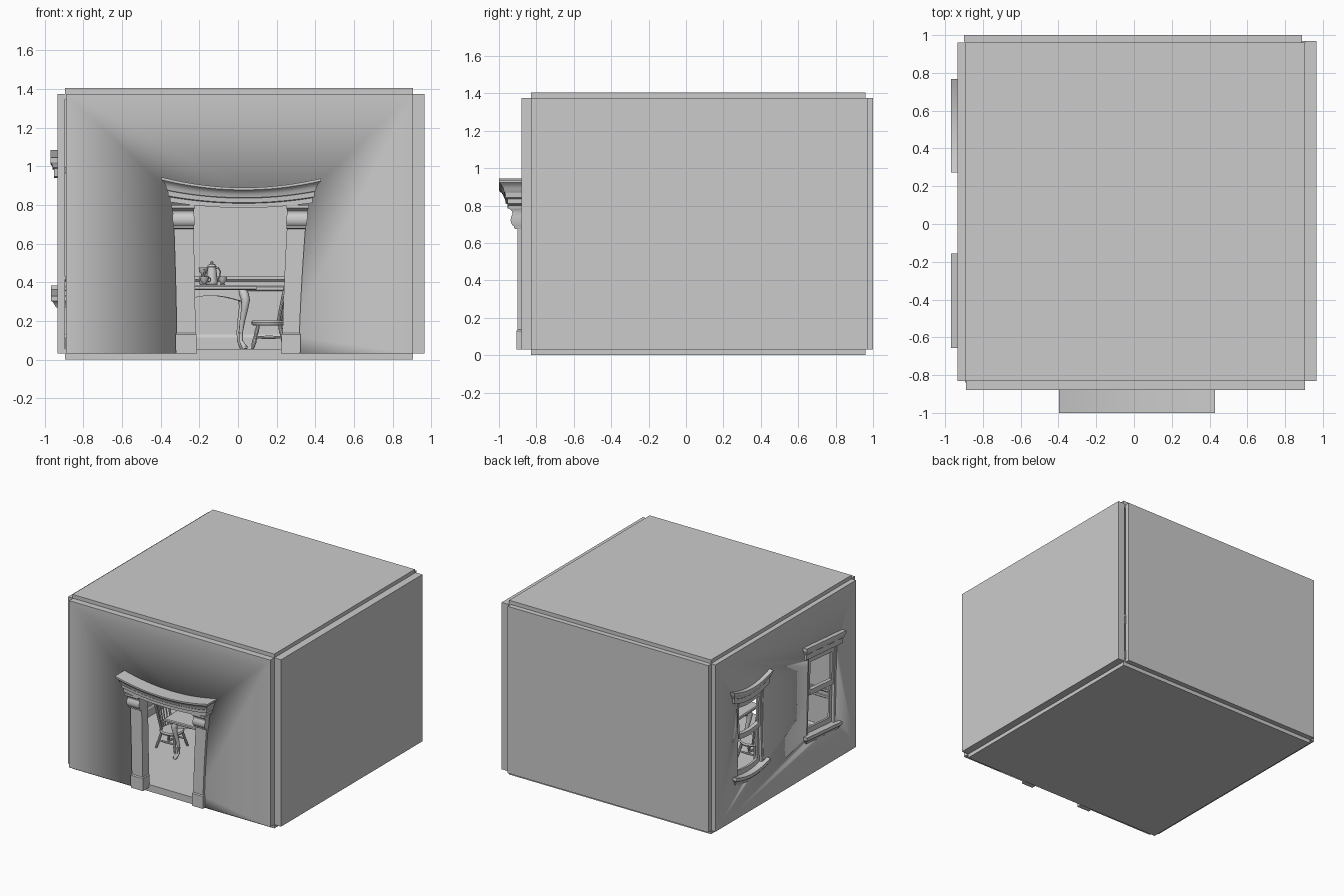
import bpy, bmesh, math
from mathutils import Vector, Matrix

if "Cube" in bpy.data.objects:
    bpy.data.objects.remove(bpy.data.objects["Cube"])


def place(x, y, z=0, deg=0):
    return Matrix.Translation((x, y, z)) @ Matrix.Rotation(math.radians(deg), 4, 'Z')


def block(bm, x0, x1, yf, yb, levels, nx=1, warp=None, xs=1.0, m=Matrix()):
    """Stack of rectangles; each level is (overhang to front and sides, z)."""
    rings = []
    for o, z in levels:
        a, b = x0 - o * xs, x1 + o * xs
        row = [a + (b - a) * i / nx for i in range(nx + 1)]
        ring = []
        for x, y in [(x, yf - o) for x in row] + [(x, yb) for x in reversed(row)]:
            wx, wz = warp(x, z) if warp else (x, z)
            ring.append(bm.verts.new(m @ Vector((wx, y, wz))))
        rings.append(ring)
    n = 2 * (nx + 1)
    for r, s in zip(rings, rings[1:]):
        for i in range(n):
            j = (i + 1) % n
            bm.faces.new((r[i], r[j], s[j], s[i]))
    for r in (rings[0], rings[-1]):
        for i in range(nx):
            bm.faces.new((r[i], r[i + 1], r[n - 2 - i], r[n - 1 - i]))


def tube(bm, pts, radii, n=12):
    """Round sweep along a path; also serves as a lathe for upright paths."""
    pts = [Vector(p) for p in pts]
    if not isinstance(radii, (list, tuple)):
        radii = [radii] * len(pts)
    ext = [max(p[k] for p in pts) - min(p[k] for p in pts) for k in range(3)]
    ref = Vector((0, 0, 0))
    ref[ext.index(min(ext))] = 1
    rings = []
    for i, p in enumerate(pts):
        t = (pts[min(i + 1, len(pts) - 1)] - pts[max(i - 1, 0)]).normalized()
        u = ref.cross(t).normalized()
        v = t.cross(u)
        rings.append([bm.verts.new(p + radii[i] * (math.cos(a) * u + math.sin(a) * v))
                      for a in [2 * math.pi * k / n for k in range(n)]])
    for r, s in zip(rings, rings[1:]):
        for i in range(n):
            j = (i + 1) % n
            bm.faces.new((r[i], r[j], s[j], s[i]))
    bm.faces.new(rings[0])
    bm.faces.new(rings[-1])


def finish(bm, name, m=Matrix()):
    bmesh.ops.recalc_face_normals(bm, faces=bm.faces)
    me = bpy.data.meshes.new(name)
    bm.to_mesh(me)
    bm.free()
    ob = bpy.data.objects.new(name, me)
    bpy.context.collection.objects.link(ob)
    ob.matrix_world = m
    bpy.ops.object.select_all(action='DESELECT')
    ob.select_set(True)
    bpy.context.view_layer.objects.active = ob
    bpy.ops.object.shade_smooth_by_angle(angle=math.radians(30))
    return ob


def box(name, x0, x1, y0, y1, z0, z1):
    bm = bmesh.new()
    block(bm, x0, x1, y0, y1, [(0, z0), (0, z1)])
    return finish(bm, name)


def steps(z0, z1, n=8):
    return [(0, z0 + (z1 - z0) * i / n) for i in range(n + 1)]


def cut(wall, cutter):
    mod = wall.modifiers.new("opening", 'BOOLEAN')
    mod.object, mod.operation, mod.solver = cutter, 'DIFFERENCE', 'EXACT'
    bpy.context.view_layer.update()
    bpy.context.view_layer.objects.active = wall
    bpy.ops.object.modifier_apply(modifier=mod.name)
    bpy.data.objects.remove(cutter)


# Room shell
box("floor", -.895, .905, -.83, .96, 0, .055)
box("ceiling", -.895, .905, -.83, .96, 1.345, 1.405)
box("back_wall", -.9, .89, .96, 1.0, .03, 1.375)
box("right_wall", .905, .965, -.83, .97, .03, 1.375)
front_wall = box("front_wall", -.89, .905, -.88, -.83, .03, 1.375)
left_wall = box("left_wall", -.935, -.895, -.83, .96, .03, 1.375)


# Doorway: leaning posts, scroll capitals and a sagging cornice
def door_lean(x, z):
    s = max(0, (z - .03) / .75)
    return x * (1 + (.06 if x < 0 else .13) * s ** 1.5), z


def door_sag(x, z):
    return x, z + (.2 + .9 * (z - .78)) * (x - .03) ** 2


bm = bmesh.new()
block(bm, -.26, .26, -1, -.7, [(0, 0)] + steps(.03, .8), 1, door_lean)
cut(front_wall, finish(bm, "door_cutter"))
for side, x0, x1 in (("left", -.316, -.219), ("right", .229, .316)):
    bm = bmesh.new()
    block(bm, x0, x1, -.9, -.82, [(.006, .03), (.006, .13), (0, .138)] + steps(.16, .79),
          1, door_lean)
    block(bm, x0, x1, -.912, -.83,
          [(0, .675), (.008, .68), (.008, .69), (.016, .695), (.024, .71), (.026, .725), (.022, .742),
           (.016, .755), (.018, .77), (.028, .78), (.04, .785), (.04, .8)], 1, door_lean, .2)
    finish(bm, side + "_door_post")
bm = bmesh.new()
block(bm, -.352, .385, -.955, -.82,
      [(0, .785), (0, .808), (.01, .812), (.012, .835), (.018, .84), (.022, .855),
       (.031, .868), (.038, .873), (.045, .878), (.045, .89)], 24, door_sag)
finish(bm, "door_cornice")


# Crooked double-hung windows in the left wall
def sagging(x, z):
    q = min(1, abs(z - .65) / .4)
    return x * (1 - .12 * (1 - q * q)), z + .75 * x * x


def tilted(x, z):
    return x + .03 * (z - .65), z + (z - .29) * .04 - .08 * x


for where, cy, warp in (("back", .52, sagging), ("front", -.395, tilted)):
    m = place(-.935, cy, 0, -90)
    bm = bmesh.new()
    block(bm, -.185, .185, -.1, .1, steps(.34, .95), 12, warp)
    cut(left_wall, finish(bm, "window_cutter", m))
    bm = bmesh.new()
    block(bm, -.233, .233, -.018, .02, [(0, .94), (0, .98), (.006, .985), (.009, 1.0),
                                        (.017, 1.012), (.017, 1.035)], 12, warp)
    finish(bm, where + "_window_header", m)
    bm = bmesh.new()
    block(bm, -.205, .205, -.012, .045, [(-.006, .285), (0, .295), (.012, .315), (.02, .32), (.02, .345)],
          12, warp)
    finish(bm, where + "_window_sill", m)
    bm = bmesh.new()
    for s in (-1, 1):
        a, b = sorted((s * .165, s * .2))
        block(bm, a, b, .003, .05, steps(.34, .95), 1, warp)
    block(bm, -.2, .2, .003, .05, [(0, .93), (0, .955)], 12, warp)
    finish(bm, where + "_window_frame", m)
    for part, y, z0, z1 in (("upper", .01, .64, .935), ("lower", .025, .345, .68)):
        bm = bmesh.new()
        for s in (-1, 1):
            a, b = sorted((s * .138, s * .168))
            block(bm, a, b, y, y + .014, steps(z0, z1), 1, warp)
        for za, zb in ((z0, z0 + .04), (z1 - .04, z1)):
            block(bm, -.14, .14, y - .003, y + .014, [(0, za), (0, zb)], 12, warp)
        finish(bm, "%s_window_%s_sash" % (where, part), m)

# Baseboards and chair rails on the inner faces of the walls
base = [(.012, .055), (.012, .115), (.005, .125), (.003, .13)]
rail = [(.003, .355), (.008, .36), (.008, .375), (.004, .38), (.004, .405), (.014, .415), (.014, .43)]
front_runs = [(-.89, -.38), (.35, .88)]
for wall, m, base_runs, rail_runs in (
        ("back", place(0, .96), [(-.88, .89)], [(-.88, .89)]),
        ("right", place(.905, 0, 0, -90), [(-.94, .81)], [(-.94, .81)]),
        ("left", place(-.895, 0, 0, 90), [(-.81, .94)], [(-.81, -.62), (-.17, .3), (.74, .94)]),
        ("front", place(0, -.83, 0, 180), front_runs, front_runs)):
    bm = bmesh.new()
    for runs, prof in ((base_runs, base), (rail_runs, rail)):
        for a, b in runs:
            block(bm, a, b, 0, .01, prof)
    finish(bm, wall + "_wall_trim", m)

# Table with scalloped apron and curved legs
table = place(-.145, -.175, 0, 2)
bm = bmesh.new()
block(bm, -.235, .235, -.235, .235, [(-.008, .36), (0, .366), (0, .379), (-.006, .385)])
finish(bm, "table_top", table)
bm = bmesh.new()
for k in range(4):
    block(bm, -.165, .165, -.172, -.155, [(0, .3), (0, .361)], 16,
          lambda x, z: (x, z + (.03 * math.cos(x / .165 * math.pi / 2) if z < .34 else 0)),
          m=place(0, 0, 0, 90 * k))
finish(bm, "table_apron", table)
leg = [(0, .361, .02), (.012, .335, .024), (.018, .31, .023), (.013, .26, .018), (.002, .2, .014),
       (-.006, .14, .011), (-.004, .095, .01), (.006, .075, .012), (.014, .063, .015), (.015, .055, .013)]
bm = bmesh.new()
for sx in (-1, 1):
    for sy in (-1, 1):
        tube(bm, [(sx * (.16 + o), sy * (.16 + o), z) for o, z, r in leg], [r for o, z, r in leg])
finish(bm, "table_legs", table)


# Spindle-back chairs either side of the table, facing it
def chair(name, m):
    bm = bmesh.new()
    seat = [(.075, .175), (.088, .18), (.092, .192), (.086, .202), (.06, .2)]
    tube(bm, [(0, 0, z) for r, z in seat], [r for r, z in seat], 24)
    for sy in (-1, 1):
        for sx in (-1, 1):
            p, q = Vector((sx * .055, sy * .05, .18)), Vector((sx * .085, sy * .08, .055))
            tube(bm, [p.lerp(q, t) for t in (0, .25, .5, .7, 1)], [.008, .011, .009, .012, .007], 10)
        tube(bm, [(-.07, sy * .065, .115), (0, sy * .065, .115), (.07, sy * .065, .115)], [.006, .009, .006], 8)
    tube(bm, [(0, -.065, .115), (0, 0, .115), (0, .065, .115)], [.006, .009, .006], 8)
    for i in range(-3, 4):
        r = .009 if abs(i) == 3 else .005
        x = .07 - .0025 * i * i
        tube(bm, [(x, i * .02, .19), (x + .025, i * .025, .32), (x + .06, i * .028, .47)], r, 8)
    # Curved top rail
    block(bm, -.1, .1, -.008, .008, [(-.003, .445), (0, .45), (0, .49), (-.003, .5)], 10,
          m=place(.12, 0, 0, 90))
    finish(bm, name, m)


chair("right_chair", place(.16, -.19))
chair("left_chair", place(-.45, -.2, 0, 180))

# Jug and cups on the table
bm = bmesh.new()
jug = [(.026, .385), (.03, .39), (.029, .41), (.025, .45), (.021, .475), (.024, .482), (.018, .492),
       (.006, .497), (.008, .505), (.002, .511)]
tube(bm, [(0, 0, z) for r, z in jug], [r for r, z in jug], 20)
tube(bm, [(.02, 0, .472), (.034, 0, .475), (.043, 0, .455), (.04, 0, .43), (.026, 0, .41)], .004, 8)
tube(bm, [(-.022, 0, .42), (-.036, 0, .44), (-.042, 0, .468)], [.009, .006, .004], 8)
finish(bm, "coffee_jug", place(-.135, -.22))
cup = [(.012, .385), (.014, .389), (.009, .394), (.02, .408), (.024, .43), (.022, .43), (.016, .41), (.003, .402)]
for i, (x, y, s) in enumerate(((-.175, -.26, 1), (-.18, -.2, 1.0), (-.08, -.1, 1))):
    bm = bmesh.new()
    tube(bm, [(0, 0, z + k * .0001) for k, (r, z) in enumerate(cup)], [r for r, z in cup], 16)
    tube(bm, [(.02, 0, .424), (.033, 0, .42), (.031, 0, .405), (.018, 0, .403)], .003, 8)
    finish(bm, "cup_%d" % (i + 1), place(x, y, .045 if i == 1 else 0, 40 * i))
bm = bmesh.new()
tube(bm, [(0, 0, .385), (0, 0, .39), (0, 0, .415), (0, 0, .43)], [.014, .018, .022, .016], 16)
finish(bm, "sugar_bowl", place(-.18, -.2))
